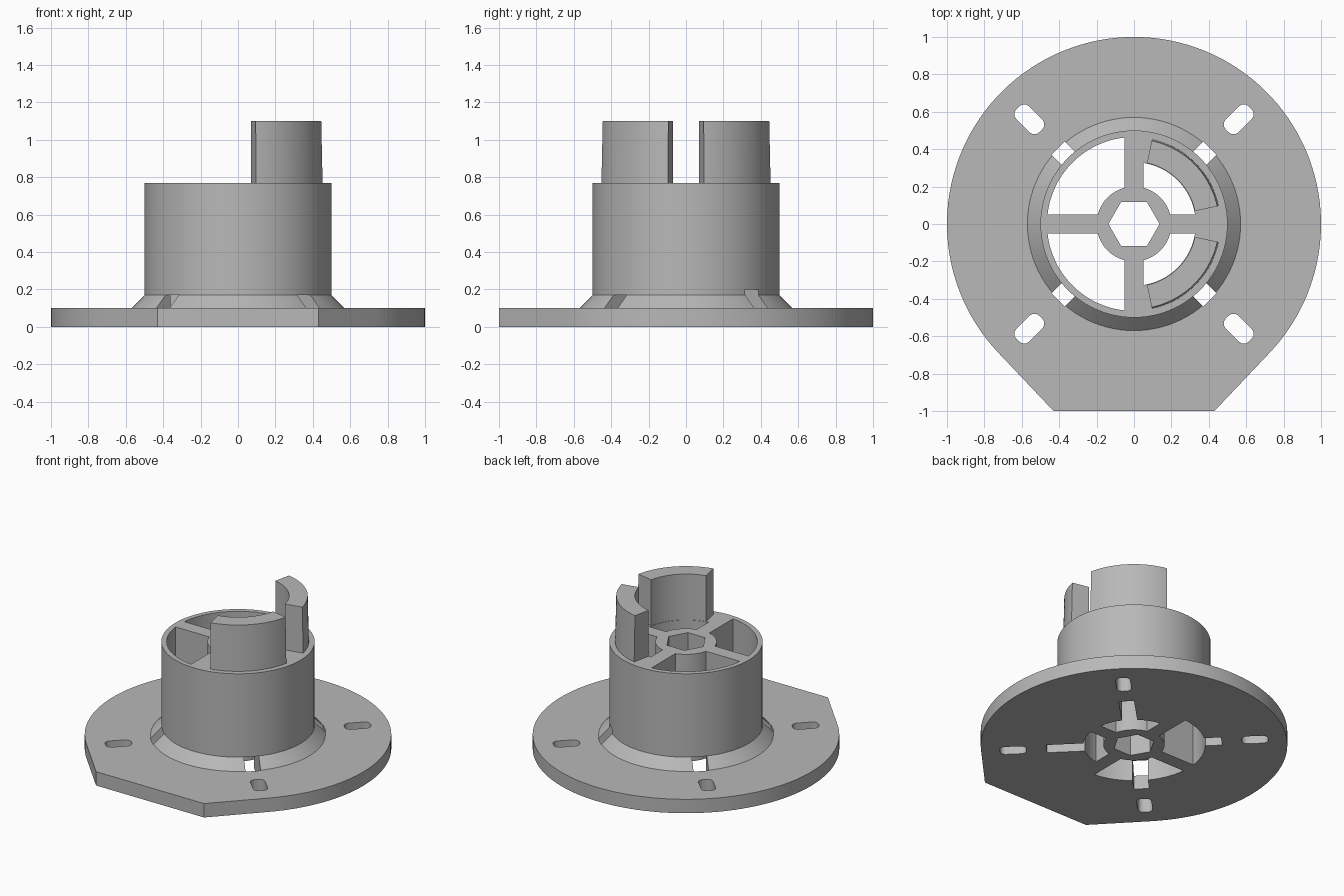
import bpy, bmesh
from math import sin, cos, asin, radians, degrees, pi
from mathutils import Matrix

if "Cube" in bpy.data.objects:
    bpy.data.objects.remove(bpy.data.objects["Cube"])

grey = bpy.data.materials.new("plain_grey")
grey.use_nodes = True
grey.diffuse_color = (0.48, 0.48, 0.48, 1)
grey.node_tree.nodes["Principled BSDF"].inputs["Base Color"].default_value = (0.48, 0.48, 0.48, 1)


def arc(r, start, end, steps, cx=0, cy=0):
    """Points on an arc, angles in degrees."""
    angles = [radians(start + (end - start) * i / steps) for i in range(steps + 1)]
    return [(cx + r * cos(a), cy + r * sin(a)) for a in angles]


def ring(r, steps=96):
    return arc(r, 0, 360, steps)[:-1]


def loft(name, sections, turn=0):
    """Solid through stacked outlines, each given as (outline, z)."""
    bm = bmesh.new()
    loops = [[bm.verts.new((x, y, z)) for x, y in pts] for pts, z in sections]
    bm.faces.new(loops[0])
    bm.faces.new(loops[-1])
    n = len(loops[0])
    for low, high in zip(loops, loops[1:]):
        for i in range(n):
            j = (i + 1) % n
            bm.faces.new((low[i], low[j], high[j], high[i]))
    bmesh.ops.recalc_face_normals(bm, faces=bm.faces)
    bm.transform(Matrix.Rotation(radians(turn), 4, "Z"))
    mesh = bpy.data.meshes.new(name)
    bm.to_mesh(mesh)
    bm.free()
    mesh.materials.append(grey)
    obj = bpy.data.objects.new(name, mesh)
    bpy.context.collection.objects.link(obj)
    return obj


def combine(target, tool, operation):
    """Apply a boolean, then drop the tool."""
    mod = target.modifiers.new(operation, "BOOLEAN")
    mod.operation = operation
    mod.solver = "EXACT"
    mod.object = tool
    bpy.context.view_layer.objects.active = target
    bpy.ops.object.modifier_apply(modifier=mod.name)
    bpy.data.objects.remove(tool)


def cut(target, outline, turn=0, low=-0.2, high=1.0):
    tool = loft("cutter", [(outline, low), (outline, high)], turn)
    tool.hide_render = True
    combine(target, tool, "DIFFERENCE")


def window(inner, outer, half_spoke):
    """Quarter ring between two straight spokes."""
    a = degrees(asin(half_spoke / outer))
    b = degrees(asin(half_spoke / inner))
    return arc(outer, a, 90 - a, 24) + arc(inner, 90 - b, b, 16)


def box(x0, x1, half):
    return [(x0, -half), (x1, -half), (x1, half), (x0, half)]


def rounded_box(x0, x1, half, r):
    pts = []
    corners = [(x1 - r, half - r), (x0 + r, half - r), (x0 + r, r - half), (x1 - r, r - half)]
    for k, (cx, cy) in enumerate(corners):
        pts += arc(r, 90 * k, 90 * k + 90, 5, cx, cy)
    return pts


# Round base plate with a straight front edge and tangent sides
plate = arc(1, -43.46, 223.46, 96) + [(-0.43, -1), (0.43, -1)]
body = loft("flanged_hub", [(plate, 0), (plate, 0.1)])

# Upright barrel with a sloped collar at its foot
barrel = loft("barrel", [(ring(0.57), 0.04), (ring(0.57), 0.1), (ring(0.5), 0.17), (ring(0.5), 0.77)])
combine(body, barrel, "UNION")

# Hexagonal bore and the openings between the four spokes
cut(body, ring(0.137, 6))
for k, outer in enumerate((0.33, 0.465, 0.465, 0.33)):
    cut(body, window(0.2, outer, 0.05), 90 * k)

# Diagonal drain slots at the collar and fastening slots in the plate
for k, top in enumerate((0.2, 0.17, 0.17, 0.17)):
    cut(body, box(0.29, 0.573, 0.05), 45 + 90 * k, high=top)
    cut(body, rounded_box(0.705, 0.878, 0.048, 0.036), 45 + 90 * k)

# Two curved coupling jaws, slightly tapered on the outside
jaws = []
for name, turn in (("back_jaw", 0), ("front_jaw", -90)):
    sections = [(arc(r, 12, 78, 24) + arc(0.333, 78, 12, 24), z)
                for r, z in ((0.463, 0.74), (0.455, 1.1))]
    jaws.append(loft(name, sections, turn))

# Smooth curved walls, crisp edges
bpy.ops.object.select_all(action="DESELECT")
for obj in [body] + jaws:
    obj.select_set(True)
bpy.context.view_layer.objects.active = body
bpy.ops.object.shade_smooth_by_angle(angle=radians(25))
